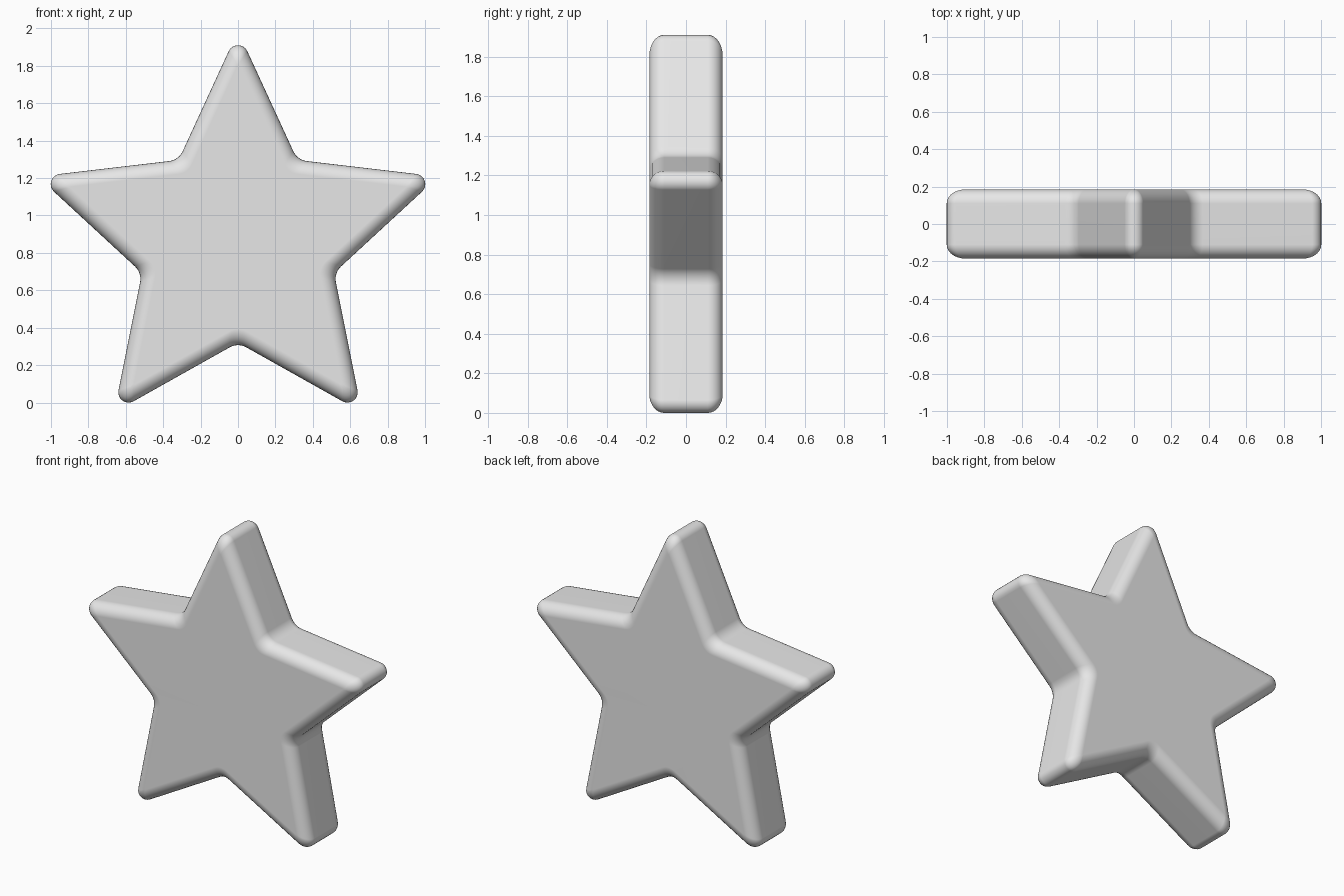
import bpy, bmesh, math

if "Cube" in bpy.data.objects:
    bpy.data.objects.remove(bpy.data.objects["Cube"])

TIP, INNER = 1.127, 0.54          # sharp star radii
TIP_F, INNER_F = 0.055, 0.09      # outline corner rounding
HALF, BEVEL = 0.185, 0.075        # half thickness, rim rounding
CZ, SEG, RIM = 0.86, 8, 7

A = math.atan2(INNER * math.sin(math.pi / 5), TIP - INNER * math.cos(math.pi / 5))
B = A + math.pi / 5


def arc(direction, centre, radius, start, end):
    """Points of a corner arc whose centre lies on a radial line."""
    cx, cz = centre * math.cos(direction), centre * math.sin(direction)
    for i in range(SEG + 1):
        t = direction + start + (end - start) * i / SEG
        yield cx + radius * math.cos(t), cz + radius * math.sin(t)


def outline(inset):
    """Rounded star outline, moved inward by inset."""
    pts = []
    f = max(0.004, TIP_F * (1 - inset / BEVEL))
    for k in range(5):
        d = math.pi / 2 + k * math.tau / 5
        s = math.pi / 2 - A
        pts += arc(d, TIP - (inset + f) / math.sin(A), f, -s, s)
        s = math.pi / 2 - B
        pts += arc(d + math.pi / 5, INNER + (INNER_F - inset) / math.sin(B),
                   INNER_F, math.pi + s, math.pi - s)
    return pts


# Cross-section of the rounded rim, front to back
section = []
for i in range(RIM + 1):
    t = math.pi / 2 * i / RIM
    section.append((BEVEL * (1 - math.sin(t)), -HALF + BEVEL * (1 - math.cos(t))))
section += [(d, -y) for d, y in reversed(section)]

# Star body: stacked outlines, capped front and back
bm = bmesh.new()
rings = [[bm.verts.new((x, y, z + CZ)) for x, z in outline(d)] for d, y in section]
n = len(rings[0])
for r0, r1 in zip(rings, rings[1:]):
    for i in range(n):
        j = (i + 1) % n
        bm.faces.new((r0[i], r0[j], r1[j], r1[i]))
bm.faces.new(rings[0])
bm.faces.new(rings[-1])
bmesh.ops.recalc_face_normals(bm, faces=bm.faces)
mesh = bpy.data.meshes.new("star")
bm.to_mesh(mesh)
bm.free()

star = bpy.data.objects.new("star", mesh)
bpy.context.collection.objects.link(star)
mat = bpy.data.materials.new("light grey")
mat.diffuse_color = (0.8, 0.8, 0.8, 1)
mat.use_nodes = True
mat.node_tree.nodes["Principled BSDF"].inputs["Base Color"].default_value = mat.diffuse_color
mesh.materials.append(mat)

# Smooth rim with clean flat faces
bpy.context.view_layer.objects.active = star
star.select_set(True)
bpy.ops.object.shade_smooth()
star.modifiers.new("flat face normals", 'WEIGHTED_NORMAL')
